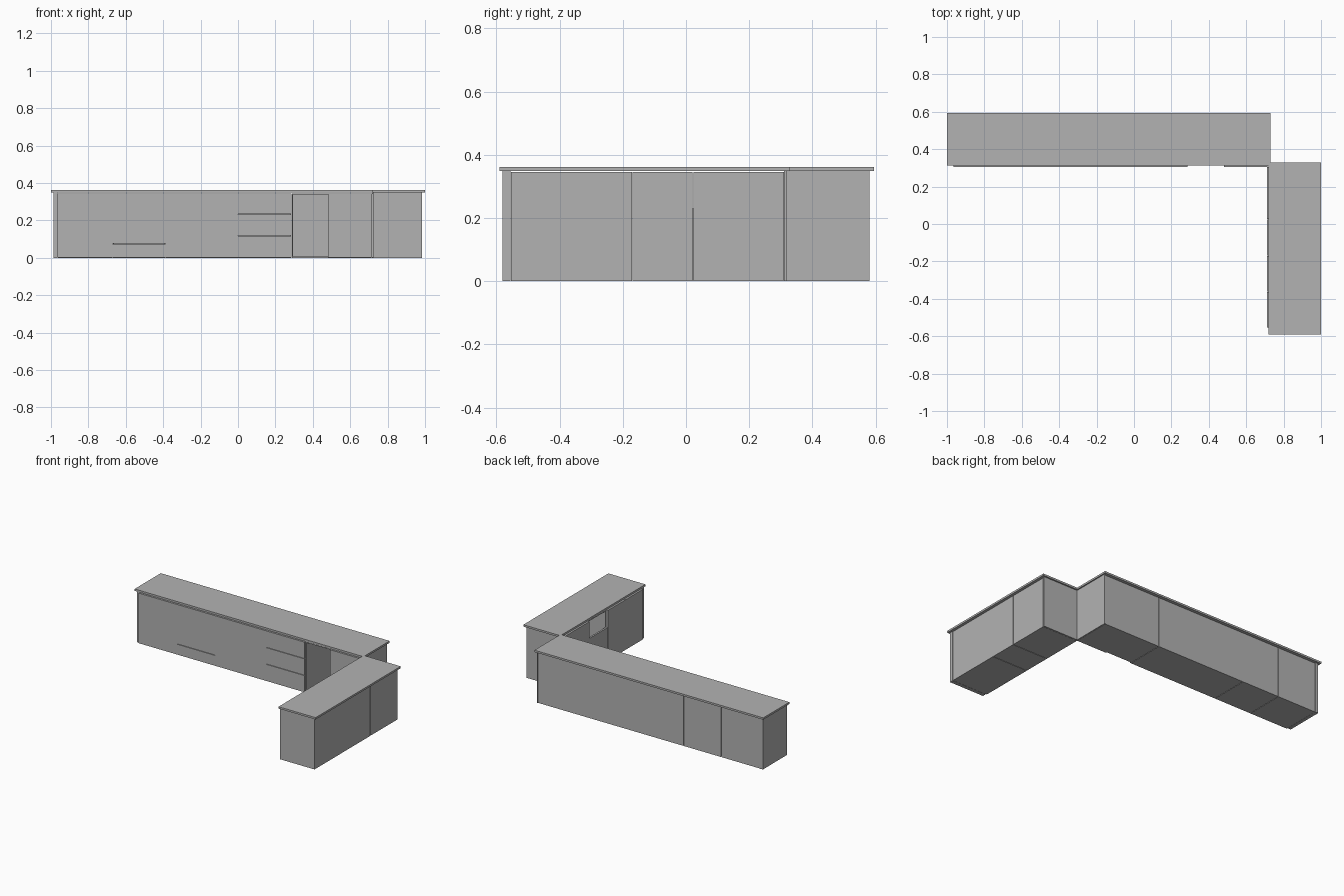
import bpy, bmesh

if "Cube" in bpy.data.objects:
    bpy.data.objects.remove(bpy.data.objects["Cube"])

mat = bpy.data.materials.new("plain_grey")
mat.diffuse_color = (0.45, 0.45, 0.45, 1)
mat.use_nodes = True
mat.node_tree.nodes["Principled BSDF"].inputs["Base Color"].default_value = mat.diffuse_color

H = 0.345          # cabinet height
TOP0, TOP1 = 0.349, 0.362
T = 0.006          # board thickness


def boxes(name, parts):
    """One object made of boxes given as (x0, x1, y0, y1, z0, z1)."""
    bm = bmesh.new()
    for x0, x1, y0, y1, z0, z1 in parts:
        made = bmesh.ops.create_cube(bm, size=1)
        for v in made["verts"]:
            v.co.x = x0 if v.co.x < 0 else x1
            v.co.y = y0 if v.co.y < 0 else y1
            v.co.z = z0 if v.co.z < 0 else z1
    me = bpy.data.meshes.new(name)
    bm.to_mesh(me)
    bm.free()
    me.materials.append(mat)
    ob = bpy.data.objects.new(name, me)
    bpy.context.collection.objects.link(ob)


def long_run(a, b, d0, d1, z0, z1):
    return (a, b, d0, d1, z0, z1)


def short_run(a, b, d0, d1, z0, z1):
    return (d0, d1, a, b, z0, z1)


def carcass(name, place, a, b, front, back):
    """Open-fronted cabinet: two sides, floor, lid and back board."""
    lo, hi = min(front, back), max(front, back)
    inner = back - T if back > front else back + T
    boxes(name, [
        place(a, a + T, lo, hi, 0, H),
        place(b - T, b, lo, hi, 0, H),
        place(a + T, b - T, lo, hi, 0, T),
        place(a + T, b - T, lo, hi, H - T, H),
        place(a + T, b - T, min(inner, back), max(inner, back), T, H - T),
    ])


def front_panels(name, place, a, b, d0, d1, cuts):
    """Door or drawer fronts stacked with thin slits at the cut heights."""
    zs = [0.003] + list(cuts) + [H]
    g = 0.0015
    boxes(name, [place(a, b, d0, d1, z0 + (g if i else 0), z1 - (g if z1 < H else 0))
                 for i, (z0, z1) in enumerate(zip(zs, zs[1:]))])


# Worktops
boxes("long_worktop", [(-1, 0.73, 0.312, 0.594, TOP0, TOP1)])
boxes("short_worktop", [(0.72, 1, -0.59, 0.328, TOP0, TOP1)])

# Long run of cabinets
G = 0.0015
for i, (a, b) in enumerate([(-0.965, -0.67), (-0.67, -0.387), (-0.387, 0.287), (0.287, 0.716)]):
    carcass(f"long_cabinet_{i}", long_run, a + G, b - G, 0.318, 0.578)
for i, (a, b, cuts) in enumerate([(-0.965, -0.67, ()), (-0.67, -0.387, (0.075,)),
                                  (-0.387, 0.0, ()), (0.0, 0.287, (0.118, 0.232)),
                                  (0.482, 0.714, ())]):
    front_panels(f"long_front_{i}", long_run, a, b, 0.306, 0.318, cuts)

# Short run of cabinets, fronts facing the inside of the corner
for i, (a, b) in enumerate([(-0.555, -0.17), (-0.17, 0.022), (0.022, 0.31)]):
    carcass(f"short_cabinet_{i}", short_run, a + G, b - G, 0.724, 0.985)
for i, (a, b) in enumerate([(-0.553, -0.364), (-0.361, -0.172), (0.026, 0.304)]):
    front_panels(f"short_front_{i}", short_run, a, b, 0.712, 0.724, ())
# Middle cabinet is open above a low front
boxes("short_low_front", [(0.712, 0.724, -0.169, 0.023, 0.003, 0.23)])

# End panels reaching up to the worktops
boxes("left_end_panel", [(-0.987, -0.965, 0.318, 0.58, 0, TOP0)])
boxes("corner_end_panel", [(0.716, 0.722, 0.318, 0.58, 0, TOP0)])
boxes("front_end_panel", [(0.722, 0.985, -0.58, -0.555, 0, TOP0)])
boxes("rear_end_panel", [(0.724, 0.985, 0.31, 0.318, 0, TOP0)])
